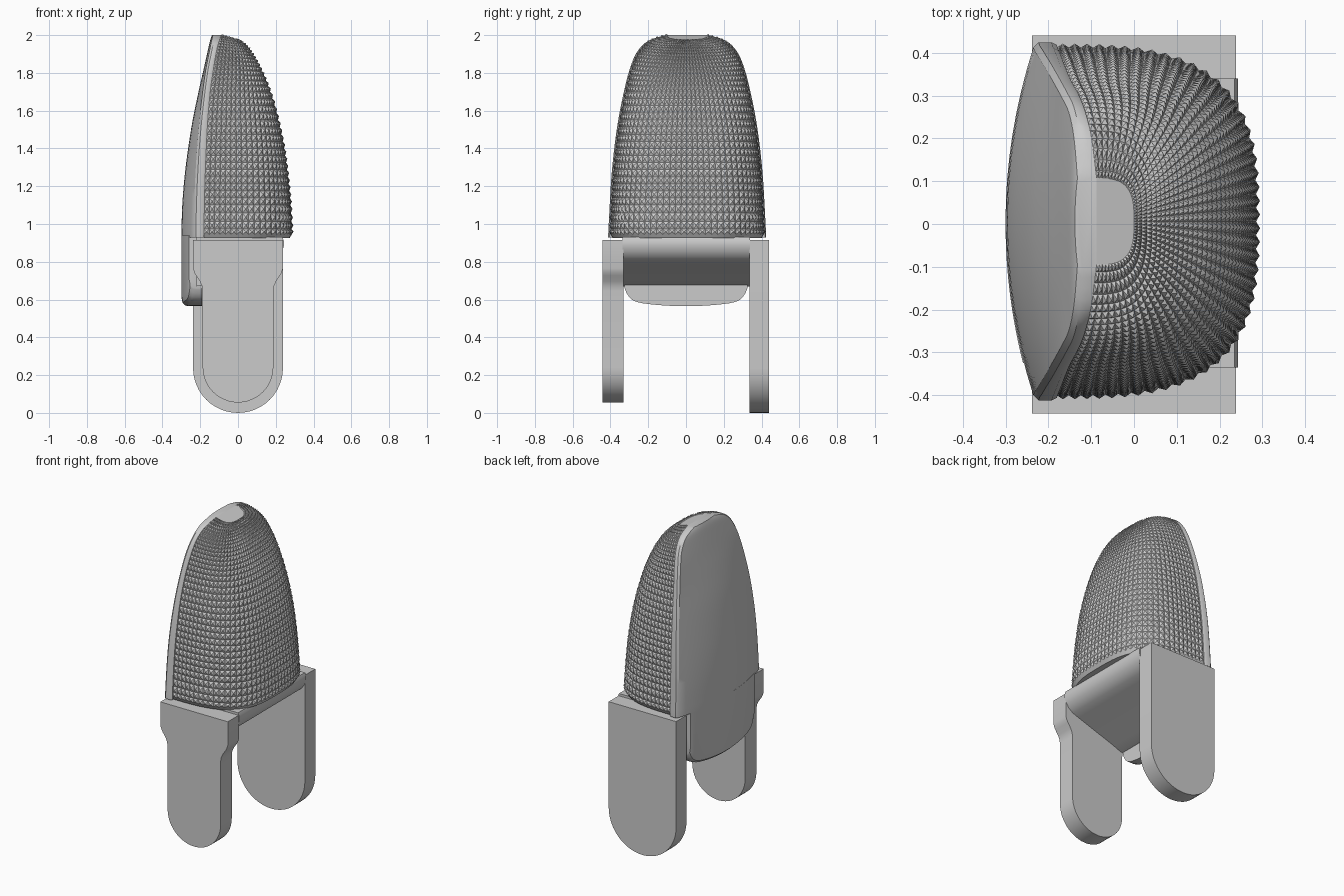
import bpy, bmesh
from math import pi, sin, cos

if "Cube" in bpy.data.objects:
    bpy.data.objects.remove(bpy.data.objects["Cube"])

YC = 0.006  # sideways offset of the upper body

# Body profile rows: z, half width, front x, rim/shell seam x, rim outer x, back centre x
ROWS = [(.945, .41, .285, -.18, -.235, -.30), (1.1, .402, .277, -.178, -.232, -.295),
        (1.25, .393, .263, -.174, -.226, -.283), (1.4, .378, .243, -.168, -.217, -.264),
        (1.55, .357, .212, -.16, -.204, -.240), (1.7, .327, .170, -.147, -.187, -.209),
        (1.82, .296, .125, -.130, -.170, -.182), (1.91, .258, .082, -.115, -.152, -.162),
        (1.97, .198, .042, -.100, -.140, -.148), (2.0, .105, .0, -.088, -.132, -.138)]


def dense_rows(n):
    """Catmull-Rom interpolation through the profile rows."""
    out = []
    for i in range(len(ROWS) - 1):
        a, b, c, d = (ROWS[max(0, min(len(ROWS) - 1, i + k))] for k in (-1, 0, 1, 2))
        for k in range(n):
            t = k / n
            out.append([.5 * (2 * q + (r - p) * t + (2 * p - 5 * q + 4 * r - s) * t * t
                              + (3 * q - p - 3 * r + s) * t ** 3)
                        for p, q, r, s in zip(a, b, c, d)])
    out.append(list(ROWS[-1]))
    return out


def loft(name, sections, poke=None, smooth=True):
    """Skin closed rings, cap both ends; optionally raise a pyramid on each outer quad."""
    bm = bmesh.new()
    rings = [[bm.verts.new(p) for p in s] for s in sections]
    n = len(rings[0])
    bumps = []
    for k, (r0, r1) in enumerate(zip(rings, rings[1:])):
        for j in range(n):
            f = bm.faces.new((r0[j], r0[(j + 1) % n], r1[(j + 1) % n], r1[j]))
            if poke and k > 0 and j < n - 1:
                bumps.append(f)
    bm.faces.new(rings[0])
    bm.faces.new(rings[-1])
    bmesh.ops.recalc_face_normals(bm, faces=bm.faces)
    if poke:
        bmesh.ops.poke(bm, faces=bumps, offset=poke)
    me = bpy.data.meshes.new(name)
    bm.to_mesh(me)
    bm.free()
    ob = bpy.data.objects.new(name, me)
    bpy.context.collection.objects.link(ob)
    if smooth:
        bpy.ops.object.select_all(action='DESELECT')
        ob.select_set(True)
        bpy.context.view_layer.objects.active = ob
        bpy.ops.object.shade_smooth_by_angle(angle=.5)
    return ob


def extrude_y(name, outline, y0, y1):
    return loft(name, [[(x, y, z) for x, z in outline] for y in (y0, y1)])


# Knurled front shell
def shell_ring(z, w, front, seam, inset=0):
    a, b, n, cols = front - seam - inset, w - .004 - inset, 3.1, 46
    drop = .028 * max(0, (z - 1.7) / .3)
    ring = []
    for i in range(cols + 1):
        t = -pi / 2 + pi * i / cols
        r = ((abs(cos(t)) / a) ** n + (abs(sin(t)) / b) ** n) ** (-1 / n)
        x = r * cos(t)
        ring.append((seam + x, YC + r * sin(t), z - drop * x / a))
    return ring


rows = dense_rows(4)
loft("knurled_shell",
     [shell_ring(.925, *ROWS[0][1:4], inset=.012)] + [shell_ring(*r[:4]) for r in rows],
     poke=.01, smooth=False)


# Rim band and curved back plate
def rim_ring(z, w, front, seam, edge, back):
    m = 16
    ring = [(seam, YC - w - .002, z), (seam - .012, YC - w - .008, z),
            (edge + .012, YC - w - .008, z)]
    for i in range(m + 1):
        t = -1 + 2 * i / m
        ring.append((back + (edge - back) * t * t, YC + t * (w - .004), z))
    ring += [(x, 2 * YC - y, z) for x, y, z in reversed(ring[:3])]
    return ring


loft("rim_and_back_plate", [rim_ring(.928, *ROWS[0][1:])] + [rim_ring(*r) for r in rows])

# Tail of the back plate, hanging between the legs
tail = []
for i in range(25):
    s = -cos(pi * i / 24)
    y = s * .325
    zb = .565 + .03 * s * s + .065 * abs(s) ** 14
    xo = -.30 + .065 * (y / .41) ** 2
    tail.append([(xo, y, .94), (xo, y, zb + .05), (xo + .006, y, zb + .018),
                 (xo + .022, y, zb + .003), (xo + .04, y, zb), (-.19, y, zb), (-.19, y, .94)])
loft("back_plate_tail", tail)

# Cross block with a sloping underside
extrude_y("cross_block",
          [(-.22, .93), (.235, .93), (.243, .91), (.243, .885), (.235, .855), (.215, .825),
           (.185, .803), (.14, .787), (-.12, .70), (-.17, .68), (-.22, .67)], -.335, .34)


# Legs
def leg(name, half, bottom, y0, y1, flare=()):
    right = list(flare) or [(half, .915)]
    arc = [(half * cos(-pi * i / 24), bottom + half + half * sin(-pi * i / 24))
           for i in range(25)]
    left = [(-x, z) for x, z in reversed(right)]
    extrude_y(name, right + arc + left, y0, y1)


leg("back_leg", .238, 0, .335, .44)
leg("front_leg", .187, .055, -.443, -.33,
    flare=[(.238, .915), (.238, .765), (.232, .745), (.222, .726), (.202, .697),
           (.191, .672), (.187, .645)])
